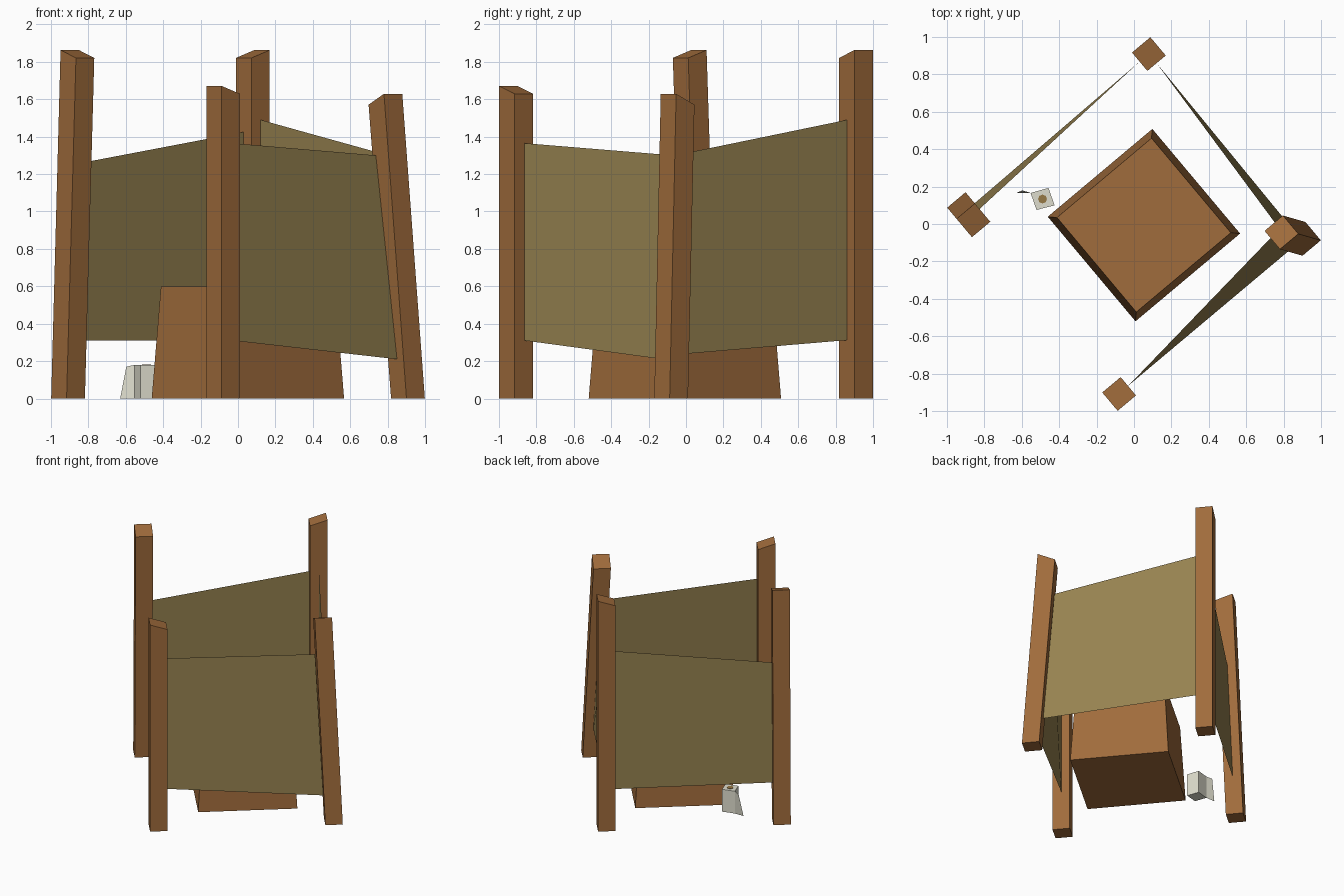
import bpy, math
from mathutils import Vector

if "Cube" in bpy.data.objects:
    bpy.data.objects.remove(bpy.data.objects["Cube"])

ANG = math.radians(40)
U = Vector((math.cos(ANG), math.sin(ANG), 0))    # layout axes of the square plan
V = Vector((-math.sin(ANG), math.cos(ANG), 0))


def material(name, rgb):
    m = bpy.data.materials.new(name)
    m.diffuse_color = (*rgb, 1)
    m.use_nodes = True
    m.node_tree.nodes["Principled BSDF"].inputs["Base Color"].default_value = m.diffuse_color
    return m


WOOD = material("brown wood", (0.352, 0.150, 0.045))
CLOTH = material("olive cloth", (0.305, 0.223, 0.080))
PAPER = material("off white paper", (0.73, 0.72, 0.61))
CORE = material("tan card", (0.305, 0.188, 0.060))


def mesh_object(name, verts, faces, mat):
    me = bpy.data.meshes.new(name)
    me.from_pydata([tuple(v) for v in verts], [], faces)
    me.materials.append(mat)
    ob = bpy.data.objects.new(name, me)
    bpy.context.collection.objects.link(ob)
    return ob


def at(u, v, z):
    return U * u + V * v + Vector((0, 0, z))


def prism(name, bottom, top, mat):
    """Closed block between two four-cornered loops."""
    faces = [(3, 2, 1, 0), (4, 5, 6, 7)]
    faces += [(i, (i + 1) % 4, (i + 1) % 4 + 4, i + 4) for i in range(4)]
    return mesh_object(name, bottom + top, faces, mat)


CORNERS = [(-1, -1), (1, -1), (1, 1), (-1, 1)]


# Posts: base centre, lean of the top, mid height, slope of the cut top along u and v
def post(name, u, v, lean, height, slope):
    h = 0.064
    bottom = [at(u + h * a, v + h * b, 0) for a, b in CORNERS]
    top = [at(u + lean[0] + h * a, v + lean[1] + h * b,
              height + slope[0] * a + slope[1] * b) for a, b in CORNERS]
    prism(name, bottom, top, WOOD)


P = 0.645
post("front_post", -P, -P, (0, 0), 1.65, (-0.021, 0))
post("back_post", P, P, (0, 0), 1.842, (0.021, 0))
post("left_post", -P, P, (0, -0.078), 1.842, (0, 0.021))
post("right_post", P, -P, (-0.07, 0.104), 1.60, (0, -0.029))


# Cloth walls stretched between the posts
def wall(name, *corners):
    mesh_object(name, corners, [(0, 1, 2, 3)], CLOTH)


wall("left_cloth_wall", (0.03, 0.868, 0.31), (-0.852, 0.111, 0.31),
     (-0.826, 0.08, 1.262), (0.03, 0.868, 1.425))
wall("back_cloth_wall", (0.847, -0.026, 0.237), (0.12, 0.861, 0.312),
     (0.12, 0.861, 1.49), (0.76, -0.002, 1.312))
wall("front_cloth_wall", (-0.03, -0.864, 0.31), (0.85, -0.125, 0.21),
     (0.737, -0.068, 1.30), (-0.03, -0.864, 1.365))

# Tapered seat box
CENTRE = Vector((0.053, -0.006, 0))
prism("seat_box",
      [CENTRE + at(0.365 * a, 0.365 * b, 0) for a, b in CORNERS],
      [CENTRE + at(0.33 * a, 0.33 * b, 0.6) for a, b in CORNERS], WOOD)

# Square paper roll
ROLL = [(-0.521, 0.075), (-0.425, 0.10), (-0.457, 0.193), (-0.553, 0.166)]
prism("paper_roll", [Vector((x, y, 0)) for x, y in ROLL],
      [Vector((x, y, 0.18)) for x, y in ROLL], PAPER)

# Loose paper end
mesh_object("paper_tail", [(-0.553, 0.166, 0), (-0.63, 0.165, 0),
                           (-0.597, 0.18, 0.17), (-0.553, 0.166, 0.18)],
            [(0, 1, 2, 3)], PAPER)

# Card core showing on the top of the roll
bpy.ops.mesh.primitive_cylinder_add(vertices=8, radius=0.024, depth=0.004,
                                    location=(-0.489, 0.1335, 0.181))
core = bpy.context.object
core.name = "roll_core"
core.data.materials.append(CORE)
